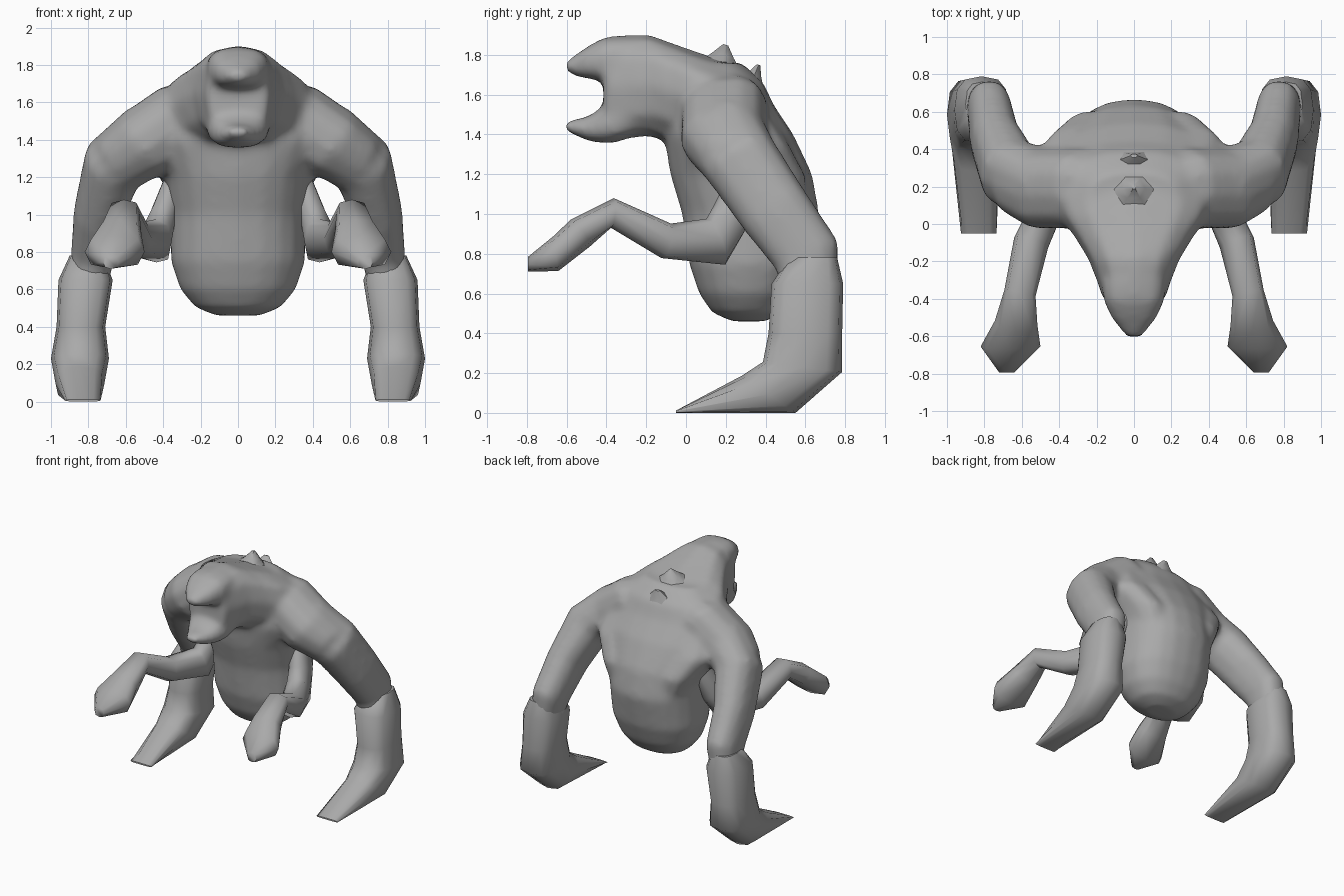
import bpy, bmesh, math
from mathutils import Vector

cube = bpy.data.objects.get("Cube")
if cube:
    bpy.data.objects.remove(cube, do_unlink=True)

skin = bpy.data.materials.new("grey skin")
skin.use_nodes = True
GREY = (0.4, 0.4, 0.4, 1)
skin.diffuse_color = GREY
skin.node_tree.nodes["Principled BSDF"].inputs["Base Color"].default_value = GREY


def power(value, p):
    return math.copysign(abs(value) ** p, value)


def loft(name, sections, axis=None, sides=12, square=2.3, mirror=1, crease=50):
    """Skin rings of (centre, half width, half depth[, facing]) into a closed tube."""
    bm = bmesh.new()
    centres = [Vector(s[0]) for s in sections]
    rings = []
    for i, s in enumerate(sections):
        before, after = centres[max(i - 1, 0)], centres[min(i + 1, len(centres) - 1)]
        facing = Vector(s[3]) if len(s) > 3 else Vector(axis) if axis else after - before
        t = facing.normalized()
        u = Vector((1, 0, 0))
        u = (u - t * u.dot(t)).normalized()
        v = t.cross(u)
        ring = []
        for k in range(sides):
            a = math.tau * k / sides
            p = (centres[i] + u * s[1] * power(math.cos(a), 2 / square)
                 + v * s[2] * power(math.sin(a), 2 / square))
            ring.append(bm.verts.new((p.x * mirror, p.y, p.z)))
        rings.append(ring)
    for low, high in zip(rings, rings[1:]):
        for k in range(sides):
            n = (k + 1) % sides
            bm.faces.new((low[k], low[n], high[n], high[k]))
    bm.faces.new(rings[0])
    bm.faces.new(rings[-1])
    bmesh.ops.recalc_face_normals(bm, faces=bm.faces)
    mesh = bpy.data.meshes.new(name)
    bm.to_mesh(mesh)
    bm.free()
    obj = bpy.data.objects.new(name, mesh)
    bpy.context.collection.objects.link(obj)
    mesh.materials.append(skin)
    bpy.ops.object.select_all(action='DESELECT')
    obj.select_set(True)
    bpy.context.view_layer.objects.active = obj
    bpy.ops.object.shade_smooth_by_angle(angle=math.radians(crease))
    return obj


def upright(z, front, back, width):
    return ((0, (front + back) / 2, z), width, (back - front) / 2)


def forward(y, bottom, top, width):
    return ((0, y, (bottom + top) / 2), width, (top - bottom) / 2)


# Barrel torso, from belly to hump
UP = (0, 0, 1)
body = [loft("torso", [upright(*r) for r in (
    (0.46, 0.23, 0.40, 0.12), (0.505, 0.13, 0.49, 0.23), (0.60, 0.065, 0.56, 0.31),
    (0.75, 0.015, 0.62, 0.36), (1.00, -0.02, 0.67, 0.362), (1.20, -0.08, 0.635, 0.39),
    (1.40, -0.11, 0.54, 0.48), (1.55, -0.07, 0.44, 0.46), (1.66, -0.02, 0.39, 0.38),
    (1.76, 0.03, 0.28, 0.24))], axis=UP, sides=20)]

# Neck and skull, ending in the back wall of the mouth
FORWARD = (0, -1, 0)
body.append(loft("head", [forward(*r) for r in (
    (0.30, 1.25, 1.73, 0.44), (0.16, 1.28, 1.78, 0.44), (0.04, 1.32, 1.82, 0.40),
    (-0.07, 1.36, 1.86, 0.32), (-0.19, 1.39, 1.905, 0.245),
    (-0.33, 1.375, 1.90, 0.19), (-0.415, 1.42, 1.87, 0.165))], axis=FORWARD, square=2.5))

# Open mouth
body.append(loft("upper_snout", [forward(*r) for r in (
    (-0.30, 1.64, 1.90, 0.175), (-0.41, 1.665, 1.89, 0.165), (-0.50, 1.68, 1.84, 0.125),
    (-0.57, 1.695, 1.79, 0.07), (-0.615, 1.73, 1.765, 0.025))], axis=FORWARD, square=2.6))
body.append(loft("lower_jaw", [forward(*r) for r in (
    (-0.26, 1.39, 1.60, 0.18), (-0.36, 1.355, 1.57, 0.17), (-0.42, 1.355, 1.54, 0.15),
    (-0.49, 1.365, 1.49, 0.11), (-0.615, 1.42, 1.465, 0.045))], axis=FORWARD, square=2.6))

for side, m in (("left", 1), ("right", -1)):
    # Sloping muscle between neck and shoulder
    body.append(loft(side + "_shoulder", [
        ((0.10, 0.17, 1.58), 0.18, 0.18), ((0.30, 0.19, 1.53), 0.19, 0.22),
        ((0.50, 0.19, 1.385), 0.195, 0.22), ((0.66, 0.25, 1.28), 0.16, 0.19)],
        axis=(0.75, 0.15, -0.6), mirror=m))
    # Broad back muscle running from the ribs into the shoulder
    body.append(loft(side + "_back_muscle", [
        ((0.22, 0.40, 0.96), 0.08, 0.18), ((0.25, 0.36, 1.18), 0.16, 0.25),
        ((0.32, 0.29, 1.34), 0.20, 0.235), ((0.30, 0.24, 1.50), 0.18, 0.18)],
        axis=UP, mirror=m))
    # Great arm down to the elbow
    body.append(loft(side + "_upper_arm", [
        ((0.48, 0.19, 1.40), 0.19, 0.21), ((0.67, 0.28, 1.26), 0.17, 0.195),
        ((0.745, 0.45, 1.01), 0.135, 0.185), ((0.775, 0.61, 0.79), 0.12, 0.175),
        ((0.80, 0.62, 0.62), 0.10, 0.14)], mirror=m))
    # Forearm and flat wedge hand
    loft(side + "_forearm", [
        ((0.81, 0.64, 0.78), 0.09, 0.12, (0, 0, -1)),
        ((0.815, 0.61, 0.65), 0.145, 0.18, (0, 0, -1)),
        ((0.84, 0.60, 0.40), 0.13, 0.185, (0, 0, -1)),
        ((0.845, 0.585, 0.23), 0.155, 0.20, (0, -0.13, -1)),
        ((0.845, 0.415, 0.093), 0.13, 0.164, (0, -0.57, -0.82)),
        ((0.83, -0.05, 0.006), 0.095, 0.006, FORWARD)], square=2.8, mirror=m, crease=60)
    # Small front arm with a spade hand
    loft(side + "_small_arm", [
        ((0.33, 0.32, 1.22), 0.05, 0.08), ((0.40, 0.23, 1.00), 0.07, 0.10),
        ((0.435, 0.15, 0.86), 0.085, 0.125), ((0.55, -0.10, 0.865), 0.095, 0.09),
        ((0.61, -0.37, 1.005), 0.085, 0.075), ((0.63, -0.53, 0.905), 0.115, 0.083),
        ((0.66, -0.655, 0.80), 0.16, 0.088, (0, -1, -0.15)),
        ((0.68, -0.795, 0.747), 0.04, 0.037, FORWARD)],
        sides=8, square=2.8, mirror=m, crease=60)

# Fuse torso, head, shoulders and upper arms into one smooth skin
bpy.ops.object.select_all(action='DESELECT')
for part in body:
    part.select_set(True)
bpy.context.view_layer.objects.active = body[0]
bpy.ops.object.join()
body[0].name = "body"
fuse = body[0].modifiers.new("fuse", 'REMESH')
fuse.mode = 'VOXEL'
fuse.voxel_size = 0.022
fuse.use_smooth_shade = True
soften = body[0].modifiers.new("soften", 'SMOOTH')
soften.factor = 0.5
soften.iterations = 12

# Small spines on the hump
BACK = (0, 0.35, 1)
loft("front_spine", [((0, 0.18, 1.73), 0.15, 0.13), ((0, 0.19, 1.80), 0.06, 0.06),
                     ((0, 0.20, 1.85), 0.012, 0.015)], axis=BACK, sides=6)
loft("rear_spine", [((0, 0.33, 1.62), 0.15, 0.08), ((0, 0.345, 1.70), 0.07, 0.04),
                    ((0, 0.365, 1.75), 0.02, 0.01)], axis=BACK, sides=6)
